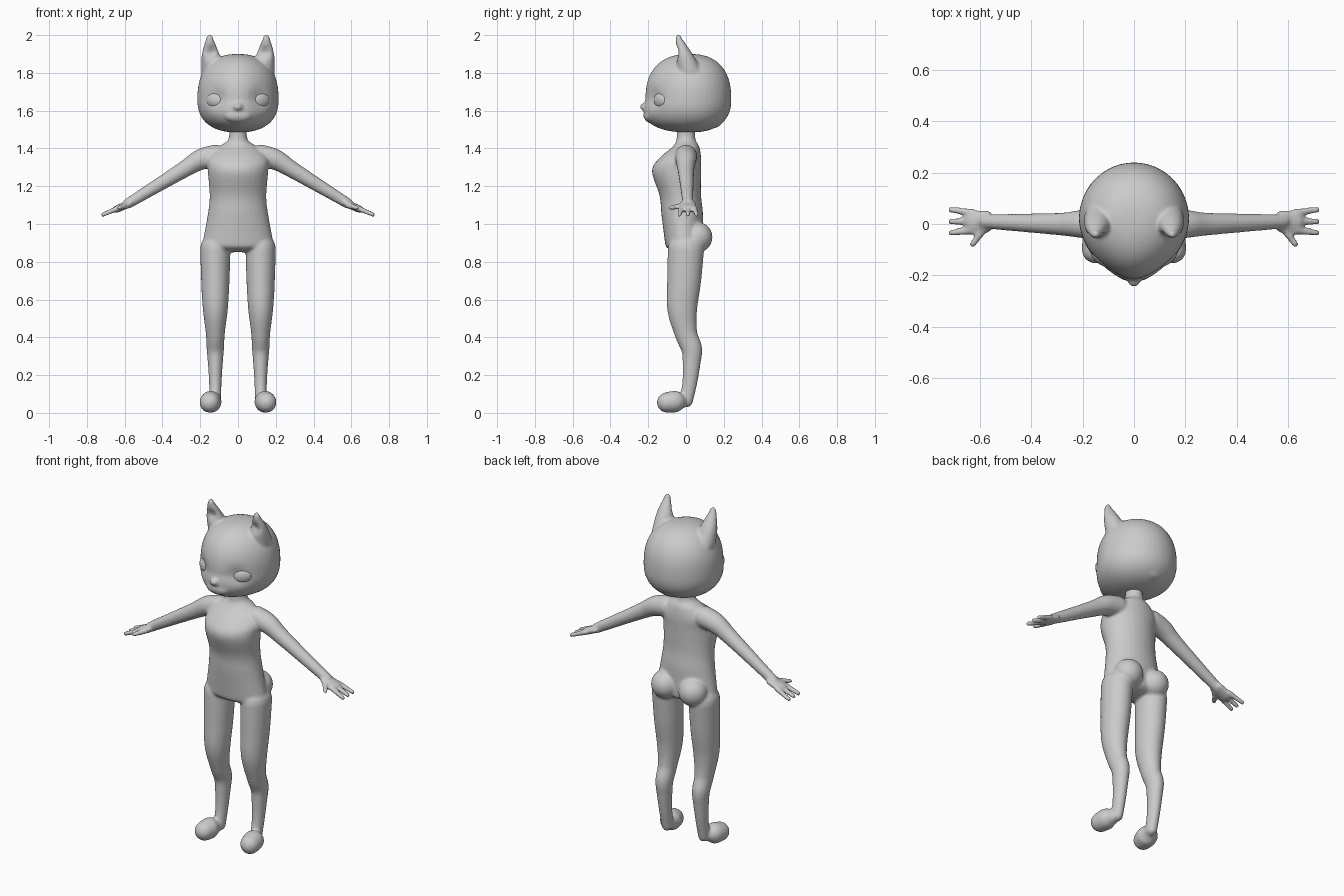
import bpy, bmesh, math
from mathutils import Vector, Matrix

if "Cube" in bpy.data.objects:
    bpy.data.objects.remove(bpy.data.objects["Cube"], do_unlink=True)

grey = bpy.data.materials.new("plain grey")
grey.use_nodes = True
shade = [0.6] * 3 + [1]
grey.diffuse_color = shade
grey.node_tree.nodes["Principled BSDF"].inputs["Base Color"].default_value = shade


def spline(points, steps=6):
    """Smooth curve through tuples of position and radius."""
    last = len(points) - 1
    for i in range(last):
        before, start, end, after = (points[max(0, min(last, i + k))] for k in range(-1, 3))
        for step in range(steps):
            t = step / steps
            yield [q + t * (r - p + t * (2 * p - 5 * q + 4 * r - w + t * (3 * (q - r) + w - p))) / 2
                   for p, q, r, w in zip(before, start, end, after)]
    yield points[-1]


def ball(bm, centre, size, turn=0, mirror=False):
    """Ellipsoid, optionally repeated on the other side."""
    for sign in (1, -1) if mirror else (1,):
        place = Matrix.Translation((centre[0] * sign, centre[1], centre[2]))
        spin = Matrix.Rotation(turn * sign, 4, "Z")
        bmesh.ops.create_uvsphere(bm, u_segments=48, v_segments=32, radius=1,
                                  matrix=place @ spin @ Matrix.Diagonal((*size, 1)))


def tube(bm, points, stretch=1, cap=None, mirror=True, sides=32):
    """Round-ended limb through points of x, y, z, radius and optional depth.

    Points that give a depth get level sections; others follow the path."""
    path = list(spline(points))
    rings = []
    for i, (x, y, z, radius, *depth) in enumerate(path):
        ahead, behind = path[min(i + 1, len(path) - 1)], path[max(i - 1, 0)]
        along = (Vector(ahead[:3]) - Vector(behind[:3])).normalized()
        if depth:
            along = Vector((0, 0, 1))
        wide = Vector((0, 1, 0)).cross(along).normalized()
        deep = along.cross(wide) * (depth[0] if depth else radius * stretch)
        ring = (Vector((x, y, z)), along * (cap or radius), wide * radius, deep)
        # Dome rings close both ends
        dome = [math.radians(a) for a in (20, 40, 60, 80)]
        if i == 0:
            rings += [(ring, -a) for a in reversed(dome)]
        rings.append((ring, 0))
        if i == len(path) - 1:
            rings += [(ring, a) for a in dome]
    for sign in (1, -1) if mirror else (1,):
        loops = []
        for (centre, along, wide, deep), angle in rings:
            loop = []
            for k in range(sides):
                a = math.tau * k / sides
                co = centre + along * math.sin(angle) + (wide * math.cos(a) + deep * math.sin(a)) * math.cos(angle)
                loop.append(bm.verts.new((co.x * sign, co.y, co.z)))
            loops.append(loop)
        for low, high in zip(loops, loops[1:]):
            for k in range(sides):
                bm.faces.new((low[k - 1], low[k], high[k], high[k - 1]))
        bm.faces.new(loops[0][::-1])
        bm.faces.new(loops[-1])


def press(bm, centre, amount, reach):
    """Push a soft hollow backwards into both sides."""
    for v in bm.verts:
        gap = Vector((abs(v.co.x), v.co.y, v.co.z)) - Vector(centre)
        v.co.y += amount * math.exp(-(gap.length / reach) ** 2)


def finish(name, bm, fuse=True):
    """Make the object and fuse overlapping parts into one soft skin."""
    bmesh.ops.recalc_face_normals(bm, faces=bm.faces)
    mesh = bpy.data.meshes.new(name)
    bm.to_mesh(mesh)
    bm.free()
    mesh.materials.append(grey)
    mesh.shade_smooth()
    obj = bpy.data.objects.new(name, mesh)
    bpy.context.collection.objects.link(obj)
    if fuse:
        remesh = obj.modifiers.new("fuse", "REMESH")
        remesh.mode = "VOXEL"
        remesh.voxel_size = 0.008
        remesh.use_smooth_shade = True
        soften = obj.modifiers.new("soften", "SMOOTH")
        soften.factor = 0.5
        soften.iterations = 5


# Torso from pelvis to neck, then the seat
body = bmesh.new()
tube(body, [(0, -0.01, 0.89, 0.19, 0.1), (0, -0.02, 1.05, 0.16, 0.11), (0, -0.03, 1.15, 0.15, 0.11),
            (0, -0.05, 1.28, 0.16, 0.13), (0, -0.03, 1.35, 0.16, 0.11), (0, 0, 1.41, 0.1, 0.07),
            (0, 0, 1.45, 0.05, 0.05), (0, 0, 1.54, 0.05, 0.05)], cap=0.04, mirror=False)
ball(body, (0.09, 0.06, 0.93), (0.08, 0.08, 0.08), mirror=True)

# Legs with raised hocks
tube(body, [(0.12, 0, 0.87, 0.08), (0.12, -0.01, 0.7, 0.075), (0.12, -0.02, 0.55, 0.066), (0.12, 0, 0.42, 0.05),
            (0.12, 0.03, 0.34, 0.046), (0.12, 0.03, 0.27, 0.04), (0.12, 0.02, 0.16, 0.033),
            (0.12, 0, 0.06, 0.03)], stretch=1.2)

# Feet
tube(body, [(0.12, -0.01, 0.06, 0.03), (0.14, -0.05, 0.06, 0.056), (0.15, -0.1, 0.055, 0.054)])

# Arms and flat palms
tube(body, [(0.12, 0, 1.36, 0.06), (0.2, 0, 1.34, 0.055), (0.3, 0, 1.28, 0.043), (0.58, 0.01, 1.11, 0.028)])
tube(body, [(0.57, 0.01, 1.11, 0.02), (0.64, 0.01, 1.08, 0.02)], stretch=2.2)

# Three spread fingers and a thumb
for side in (-1, 0, 1):
    tube(body, [(0.63, 0.01 + side * 0.035, 1.085, 0.015), (0.715, 0.01 + side * 0.045, 1.05, 0.012)])
tube(body, [(0.58, -0.01, 1.1, 0.018), (0.63, -0.08, 1.085, 0.012)])
finish("body", body)

# Head: boxy globe with a pointed face and a jaw set forward
head = bmesh.new()
ball(head, (0, 0, 0), (1, 1, 1))
for v in head.verts:
    x, y, z = v.co
    ring = max(0.001, math.hypot(x, y))
    girth = (1 - min(1, abs(z)) ** 2.4) ** (1 / 2.4) / ring
    front = y < 0
    if front:
        y = -ring * (1 - min(1, abs(x) / ring) ** 1.8) ** (1 / 1.8)
    v.co = (0.215 * x * girth, 0.02 + (0.235 if front else 0.22) * y * girth, 1.66 + (0.24 if z > 0 else 0.175) * z)
    if front:
        v.co.y -= 0.05 * max(0, -z) * abs(y) * girth

# Nose, muzzle and nape
ball(head, (0, -0.22, 1.62), (0.025, 0.025, 0.02))
ball(head, (0, -0.185, 1.575), (0.075, 0.04, 0.04))
ball(head, (0, 0.15, 1.54), (0.06, 0.04, 0.03))

# Ears, hollowed at the front
tube(head, [(0.135, 0.02, 1.81, 0.06, 0.065), (0.145, -0.01, 1.9, 0.046, 0.045), (0.15, -0.04, 1.985, 0.018, 0.016)])
press(head, (0.14, -0.055, 1.91), 0.025, 0.03)

# Eye sockets
press(head, (0.11, -0.17, 1.66), 0.02, 0.05)
finish("head", head)

# Eyes
eyes = bmesh.new()
ball(eyes, (0.12, -0.135, 1.655), (0.053, 0.026, 0.041), turn=math.radians(32), mirror=True)
finish("eyes", eyes, fuse=False)
